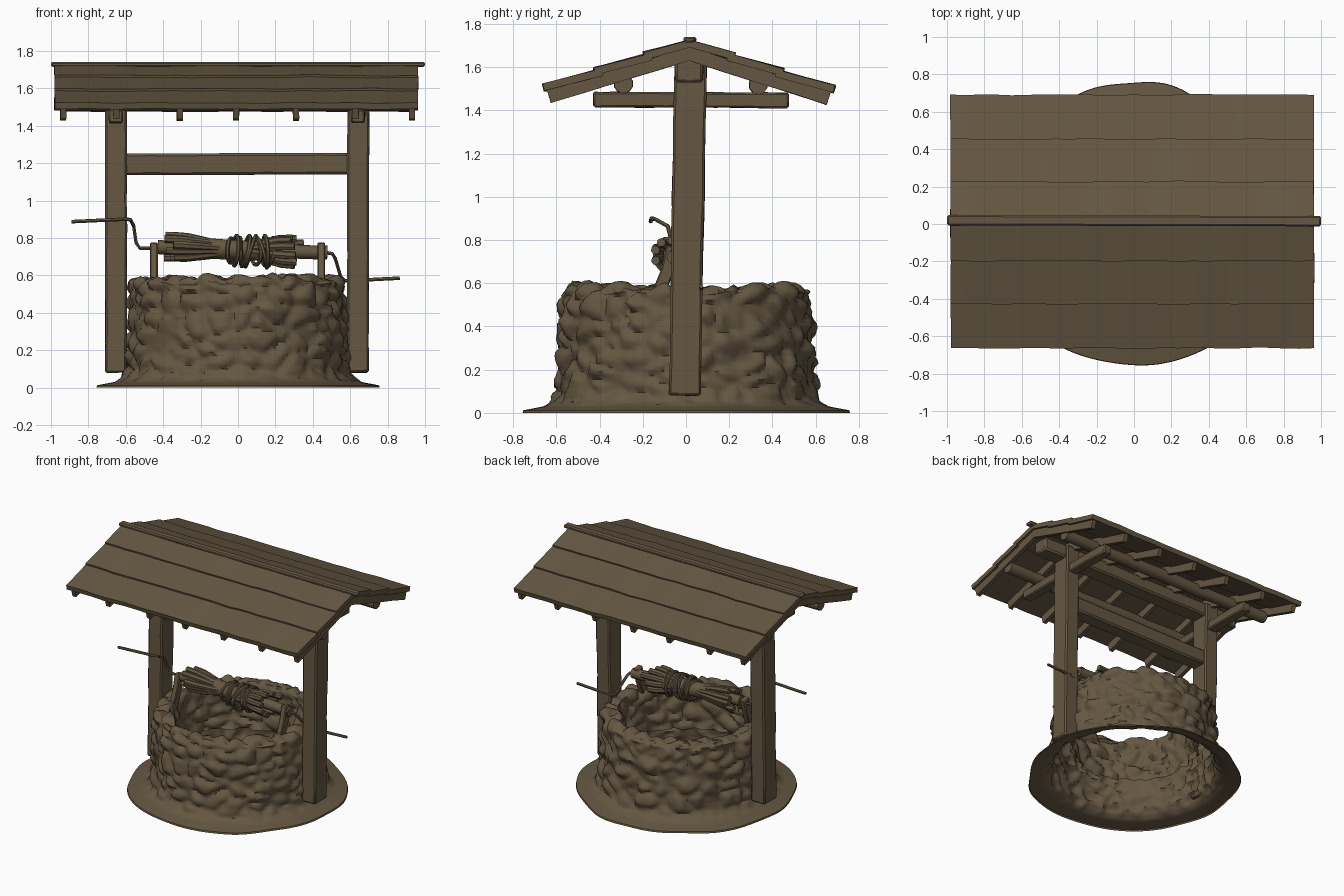
import bpy, bmesh, math, random
from mathutils import Vector, noise

if "Cube" in bpy.data.objects:
    bpy.data.objects.remove(bpy.data.objects["Cube"])

random.seed(4)
wood = bpy.data.materials.new("weathered brown")
wood.diffuse_color = (0.130, 0.096, 0.054, 1)
wood.use_nodes = True
wood.node_tree.nodes["Principled BSDF"].inputs["Base Color"].default_value = wood.diffuse_color


def finish(name, bm, bevel=0.0, angle=40, recalc=True):
    if recalc:
        bmesh.ops.recalc_face_normals(bm, faces=bm.faces)
    me = bpy.data.meshes.new(name)
    bm.to_mesh(me)
    bm.free()
    ob = bpy.data.objects.new(name, me)
    bpy.context.collection.objects.link(ob)
    me.materials.append(wood)
    bpy.context.view_layer.objects.active = ob
    ob.select_set(True)
    bpy.ops.object.shade_smooth_by_angle(angle=math.radians(angle))
    ob.select_set(False)
    if bevel:
        m = ob.modifiers.new("soft_edges", 'BEVEL')
        m.width, m.segments, m.limit_method = bevel, 1, 'ANGLE'
    return ob


def sweep(name, path, w, h, sides=4, up=(0, 0, 1), steps=1, wobble=0.0, taper=None, bevel=0.0, closed=False):
    """Sweep a rectangle (4 sides) or ellipse along a path; h is measured along up."""
    path = [Vector(p) for p in path]
    if steps > 1:
        a, b = path
        path = [a.lerp(b, i / steps) for i in range(steps + 1)]
    n = len(path)
    bm = bmesh.new()
    rings = []
    for i, p in enumerate(path):
        if closed:
            t = path[(i + 1) % n] - path[i - 1]
        else:
            t = path[min(i + 1, n - 1)] - path[max(i - 1, 0)]
        t.normalize()
        side = t.cross(Vector(up)).normalized()
        top = side.cross(t)
        k = taper[i] if taper else 1.0
        ring = []
        for j in range(sides):
            a = 2 * math.pi * (j + 0.5) / sides
            r = 0.7071 if sides == 4 else 0.5
            q = p + side * (math.cos(a) * r * w * k) + top * (math.sin(a) * r * h * k)
            if wobble:
                q += noise.noise_vector(q * 6) * wobble
            ring.append(bm.verts.new(q))
        rings.append(ring)
    for i in range(n if closed else n - 1):
        A, B = rings[i], rings[(i + 1) % n]
        for j in range(sides):
            bm.faces.new((A[j], A[(j + 1) % sides], B[(j + 1) % sides], B[j]))
    if not closed:
        bm.faces.new(rings[0])
        bm.faces.new(rings[-1])
    return finish(name, bm, bevel)


# Stone well: open revolved shell with a ground skirt, displaced into stones
def stone_well():
    corners = [(0.445, 0.24, 1), (0.445, 0.55, 1), (0.465, 0.59, 1), (0.54, 0.59, 1),
               (0.575, 0.56, 1), (0.592, 0.3, 1), (0.60, 0.10, 1), (0.62, 0.055, 0.4), (0.66, 0.03, 0),
               (0.752, 0.012, 0), (0.755, 0.0, 0)]
    prof = []
    for a, b in zip(corners, corners[1:]):
        k = max(1, round(math.hypot(b[0] - a[0], b[1] - a[1]) / 0.018))
        prof += [Vector(a).lerp(Vector(b), i / k) for i in range(k)]
    prof.append(Vector(corners[-1]))
    n, m = 180, len(prof)
    bm = bmesh.new()
    grid = []
    for i in range(n):
        a = 2 * math.pi * i / n
        c, s = math.cos(a), math.sin(a)
        col = []
        for j, (r, z, amt) in enumerate(prof):
            p = Vector((r * c, r * s, z))
            d = prof[min(j + 1, m - 1)] - prof[max(j - 1, 0)]
            nr = Vector((-d.y, d.x)).normalized()
            q = Vector((p.x * 7, p.y * 7, p.z * 10)) + noise.noise_vector(p * 5) * 0.35
            dist, pts = noise.voronoi(q)
            face = min(1, (dist[1] - dist[0]) * 2.2)
            h = amt * (0.034 * face - 0.019 + 0.026 * noise.noise(pts[0] * 3.7) + 0.010 * noise.noise(p * 16))
            r2, z2 = r + nr.x * h, z + nr.y * h
            if r > 0.61:
                r2 += (r - 0.61) * 0.25 * noise.noise(Vector((c * 2, s * 2, 3)))
            col.append(bm.verts.new((r2 * c, r2 * s, max(0, z2))))
        grid.append(col)
    for i in range(n):
        A, B = grid[i], grid[(i + 1) % n]
        for j in range(m - 1):
            bm.faces.new((A[j], A[j + 1], B[j + 1], B[j]))
    finish("stone_well_ring", bm, angle=60, recalc=False)


stone_well()

# Frame: posts, cross arms, cross beam, ridge beam and purlins
for side, x in (("left", -0.652), ("right", 0.642)):
    sweep(side + "_post", [(x, -0.006, 0.08), (x, 0.022, 1.63)], 0.116, 0.148, up=(0, 1, 0), steps=10,
          wobble=0.005, bevel=0.01)
    sweep(side + "_cross_arm", [(x, -0.43, 1.45), (x, 0.475, 1.447)], 0.075, 0.07, steps=8,
          wobble=0.006, bevel=0.008)
sweep("cross_beam", [(-0.62, 0.01, 1.193), (0.61, 0.01, 1.197)], 0.12, 0.115, steps=8, wobble=0.003, bevel=0.012)
sweep("ridge_beam", [(-0.89, 0.015, 1.582), (0.89, 0.015, 1.582)], 0.13, 0.105, steps=8, wobble=0.004, bevel=0.012)
sweep("front_purlin", [(-0.93, -0.29, 1.522), (0.93, -0.29, 1.522)], 0.086, 0.086, sides=10, steps=10, wobble=0.006)
sweep("back_purlin", [(-0.93, 0.335, 1.518), (0.93, 0.335, 1.518)], 0.086, 0.086, sides=10, steps=10, wobble=0.006)

# Roof: lapped planks and rafters on each slope
for side, s, ang in (("front", -1, math.atan2(0.2, 0.67)), ("back", 1, math.atan2(0.213, 0.68))):
    CA, SA = math.cos(ang), math.sin(ang)

    def slope(x, d, off):
        return (x, 0.015 + s * (d * CA + off * SA), 1.722 - d * SA + off * CA)

    nrm = Vector((0, s * SA, CA))
    tilt = Vector((0, s * math.sin(ang - 0.035), math.cos(ang - 0.035)))
    for i, (d0, d1) in enumerate(((0.0, 0.22), (0.19, 0.46), (0.43, 0.708))):
        sweep(f"{side}_roof_plank_{i + 1}", [slope(-0.98, (d0 + d1) / 2, -0.010 - 0.004 * i),
                                             slope(0.963, (d0 + d1) / 2, -0.010 - 0.004 * i)],
              d1 - d0, 0.034, up=tilt, steps=24, wobble=0.007)
    for i, x in enumerate((-0.935, -0.65, -0.31, -0.01, 0.31, 0.63, 0.93)):
        sweep(f"{side}_rafter_{i + 1}", [slope(x, 0.0, -0.057), slope(x, 0.695, -0.06)],
              0.032, 0.062, up=nrm, steps=4, wobble=0.004)
sweep("roof_ridge_cap", [(-1, 0.02, 1.728), (1, 0.015, 1.728)], 0.055, 0.026, steps=20, bevel=0.008)

# Windlass: axle, supports, flared stick bundles, rope coils and cranks
AY = -0.05


def axle_z(x):
    return 0.737 - 0.035 * x


sweep("windlass_axle", [(-0.43, AY, axle_z(-0.43)), (0.48, AY, axle_z(0.48))], 0.075, 0.075, sides=10, steps=8, wobble=0.004)
sweep("windlass_core", [(-0.2, AY, axle_z(-0.2)), (0.2, AY, axle_z(0.2))], 0.11, 0.11, sides=12, steps=6, wobble=0.006)
for side, x in (("left", -0.45), ("right", 0.445)):
    sweep(side + "_axle_support", [(x, -0.15, 0.50), (x, -0.085, 0.66), (x, AY - 0.01, 0.77)],
          0.042, 0.06, up=(0, 1, 0), bevel=0.006)
for side, x0, x1, r1 in (("left", -0.08, -0.36, 0.078), ("right", 0.06, 0.33, 0.090)):
    for i in range(11):
        a = 2 * math.pi * i / 11 + random.uniform(-0.1, 0.1)
        r = r1 * random.uniform(0.82, 1.08)
        xe = x1 + random.uniform(-0.05, 0.03)
        pts = []
        for t in (0, 0.35, 0.7, 1):
            x = x0 + (xe - x0) * t
            rr = 0.034 + (r - 0.034) * min(1, t * 1.25)
            pts.append((x, AY + math.cos(a) * rr * 1.12, axle_z(x) + math.sin(a) * rr * 0.85))
        sweep(f"{side}_bundle_stick_{i + 1}", pts, 0.044, 0.044, sides=7, up=(0, 0.3, 1),
              taper=(0.7, 0.9, 1, 0.95))
for i in range(9):
    x = -0.04 + 0.027 * i
    r = 0.064 + random.uniform(0, 0.026)
    lean, ph = random.uniform(-0.03, 0.03), random.uniform(0, 6)
    ring = []
    for k in range(24):
        a = 2 * math.pi * k / 24
        ring.append((x + lean * math.sin(a + ph), AY + r * 1.1 * math.cos(a), axle_z(x) - 0.005 + r * math.sin(a)))
    sweep(f"rope_coil_{i + 1}", ring, 0.022, 0.022, sides=6, up=(1, 0, 0), closed=True)
# Bent crank handles
sweep("left_crank", [(-0.43, AY, 0.745), (-0.525, AY, 0.745), (-0.545, -0.06, 0.775), (-0.558, -0.085, 0.865),
                     (-0.575, -0.145, 0.898), (-0.61, -0.16, 0.90), (-0.89, -0.163, 0.887)],
      0.02, 0.02, sides=6, up=(0, 1, 0.2))
sweep("right_crank", [(0.47, AY, 0.722), (0.505, AY, 0.715), (0.52, -0.03, 0.69), (0.55, 0.05, 0.59),
                      (0.57, 0.068, 0.572), (0.61, 0.07, 0.572), (0.865, 0.07, 0.585)],
      0.02, 0.02, sides=6, up=(0, 1, 0.2))
